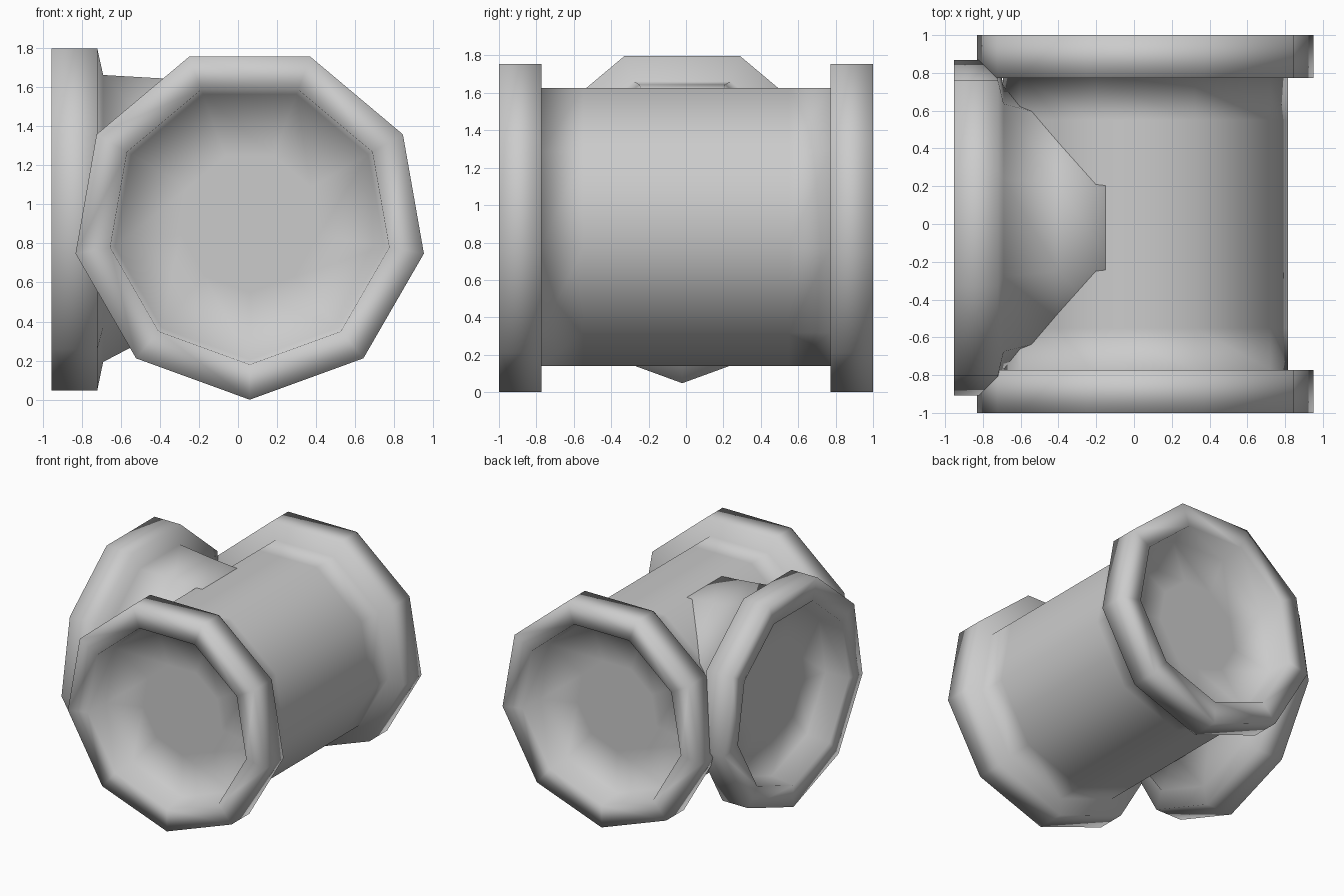
import bpy, bmesh, math

if "Cube" in bpy.data.objects:
    bpy.data.objects.remove(bpy.data.objects["Cube"])

SIDES = 9


def loft(name, rings, place):
    """Skin nine-sided rings (position, radius, centre height), capping both ends."""
    bm = bmesh.new()
    loops = []
    for t, r, h in rings:
        loop = []
        for i in range(SIDES):
            a = -math.pi / 2 + 2 * math.pi * i / SIDES
            loop.append(bm.verts.new(place(t, r * math.cos(a), h + r * math.sin(a))))
        loops.append(loop)
    for a, b in zip(loops, loops[1:]):
        for i in range(SIDES):
            j = (i + 1) % SIDES
            bm.faces.new((a[i], a[j], b[j], b[i]))
    bm.faces.new(loops[0])
    bm.faces.new(loops[-1])
    bmesh.ops.recalc_face_normals(bm, faces=bm.faces)
    for f in bm.faces:
        f.smooth = True
    me = bpy.data.meshes.new(name)
    bm.to_mesh(me)
    bm.free()
    ob = bpy.data.objects.new(name, me)
    bpy.context.collection.objects.link(ob)
    return ob


# Main pipe along y: recessed end, thick flange, straight wall, mirrored
H = 0.905
half = [(-0.80, 0.36, H), (-0.80, 0.70, H), (-1.0, 0.725, H),
        (-1.0, 0.905, H), (-0.772, 0.905, H), (-0.772, 0.766, H), (-0.55, 0.766, H)]
full = half + [(-t, r, h) for t, r, h in reversed(half)]
loft("main_pipe", full, lambda t, u, z: (0.06 + u, t, z))

# Side branch towards -x: recessed flange, then a neck sinking into the pipe
B = 0.95
branch = [(-0.76, 0.36, B), (-0.76, 0.70, B), (-0.953, 0.725, B),
          (-0.953, 0.902, B), (-0.72, 0.902, B), (-0.69, 0.757, B),
          (-0.40, 0.67, 1.015), (-0.10, 0.65, 1.01)]
loft("side_branch", branch, lambda t, u, z: (t, -0.02 + u, z))
